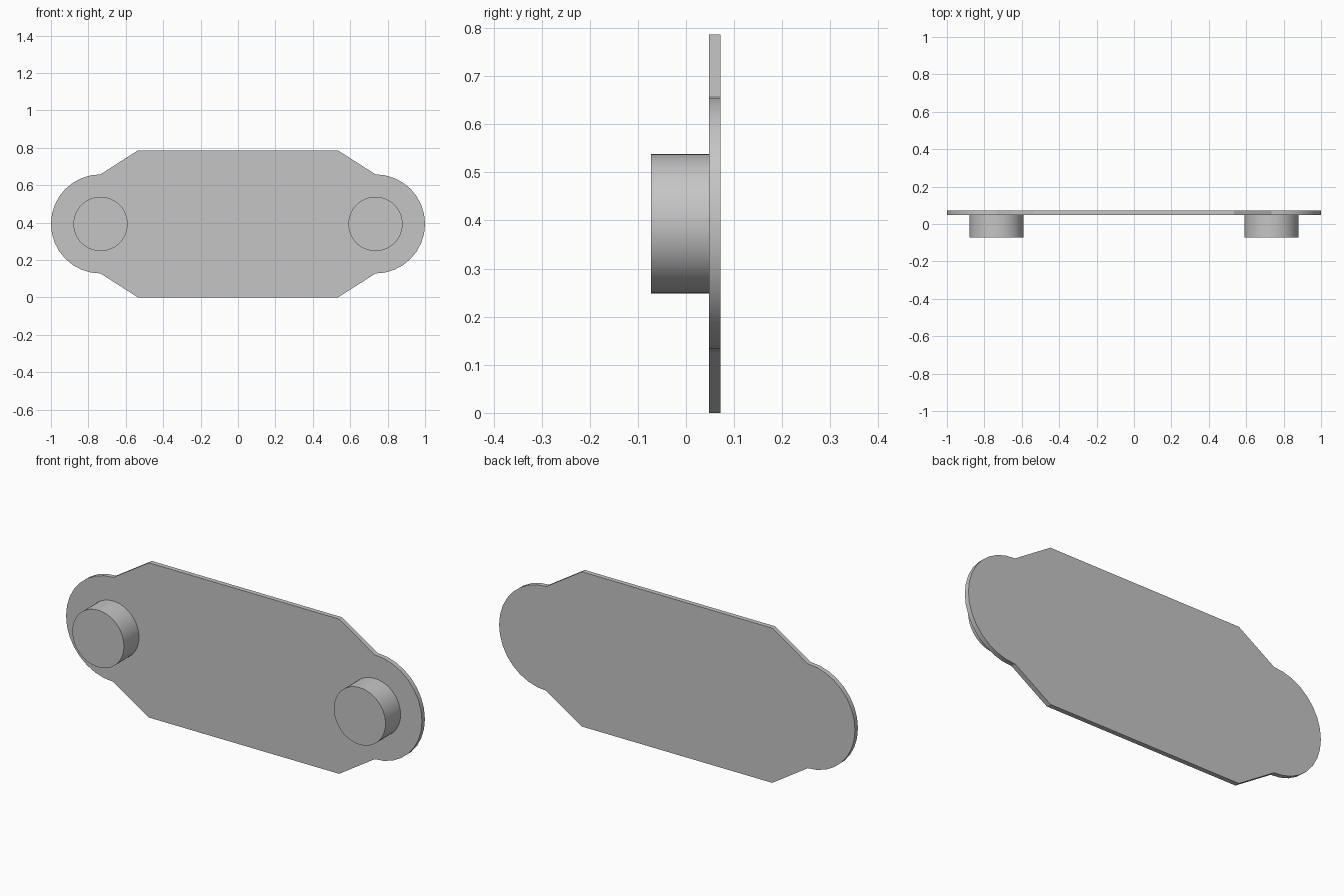
import bpy, bmesh
from math import sin, cos, pi, radians
from mathutils import Matrix

cube = bpy.data.objects.get("Cube")
if cube:
    bpy.data.objects.remove(cube, do_unlink=True)

MID_Z = 0.393
END_X = 0.735
PLATE_FRONT, PLATE_BACK, PEG_FRONT = 0.048, 0.072, -0.073

# Single grey finish
grey = bpy.data.materials.new("plain_grey")
grey.use_nodes = True
colour = (0.56, 0.56, 0.56, 1)
grey.diffuse_color = colour
grey.node_tree.nodes["Principled BSDF"].inputs["Base Color"].default_value = colour


def finish(name, bm):
    bmesh.ops.recalc_face_normals(bm, faces=bm.faces)
    mesh = bpy.data.meshes.new(name)
    bm.to_mesh(mesh)
    bm.free()
    mesh.materials.append(grey)
    obj = bpy.data.objects.new(name, mesh)
    bpy.context.collection.objects.link(obj)
    bpy.ops.object.select_all(action='DESELECT')
    obj.select_set(True)
    bpy.context.view_layer.objects.active = obj
    bpy.ops.object.shade_smooth_by_angle(angle=radians(25))
    return obj


# Link plate: straight middle with sloped shoulders and round ends
def link_plate():
    radius, steps = 0.265, 16
    arc = [(END_X + radius * sin(pi * i / steps), radius * cos(pi * i / steps))
           for i in range(steps + 1)]
    half = [(0.535, MID_Z)] + arc + [(0.535, -MID_Z)]
    outline = half + [(-x, -z) for x, z in half]
    bm = bmesh.new()
    face = bm.faces.new([bm.verts.new((x, PLATE_FRONT, z + MID_Z)) for x, z in outline])
    result = bmesh.ops.extrude_face_region(bm, geom=[face], use_keep_orig=True)
    moved = [v for v in result["geom"] if isinstance(v, bmesh.types.BMVert)]
    bmesh.ops.translate(bm, verts=moved, vec=(0, PLATE_BACK - PLATE_FRONT, 0))
    return finish("link_plate", bm)


# Pin standing out from the front of the plate
def pin(name, x):
    bm = bmesh.new()
    place = (Matrix.Translation((x, (PEG_FRONT + PLATE_FRONT) / 2, MID_Z))
             @ Matrix.Rotation(pi / 2, 4, 'X'))
    bmesh.ops.create_cone(bm, cap_ends=True, segments=48, radius1=0.145, radius2=0.145,
                          depth=PLATE_FRONT - PEG_FRONT, matrix=place)
    return finish(name, bm)


link_plate()
for side, sign in (("left", 1), ("right", -1)):
    pin(side + "_pin", sign * END_X)
